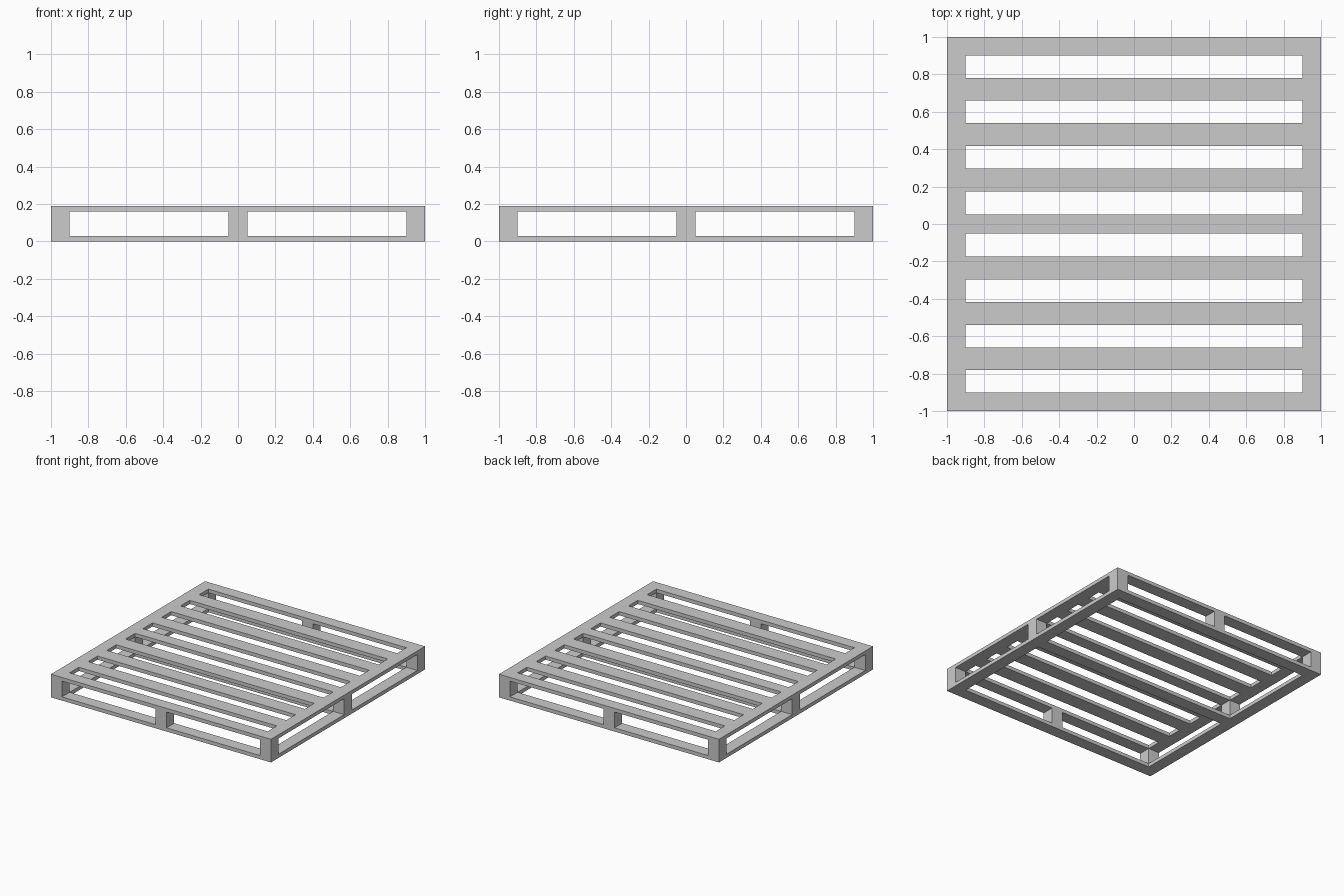
import bpy
import bmesh

if "Cube" in bpy.data.objects:
    bpy.data.objects.remove(bpy.data.objects["Cube"])

H, FRAME, BOARD = 0.19, 0.1, 0.03   # total height, rim width, board thickness
INNER = 1 - FRAME


def finish(bm, name):
    bmesh.ops.recalc_face_normals(bm, faces=bm.faces)
    mesh = bpy.data.meshes.new(name)
    bm.to_mesh(mesh)
    bm.free()
    obj = bpy.data.objects.new(name, mesh)
    bpy.context.collection.objects.link(obj)
    return obj


def slatted_plate(name, slats, z):
    """Square rim with crosswise slats (y0, y1), one watertight plate."""
    xs = [-1, -INNER, INNER, 1]
    ys = sorted({-1, -INNER, INNER, 1} | {y for s in slats for y in s})
    bm = bmesh.new()
    grid = [[bm.verts.new((x, y, z)) for x in xs] for y in ys]
    for j in range(len(ys) - 1):
        mid = (ys[j] + ys[j + 1]) / 2
        solid = abs(mid) > INNER or any(a < mid < b for a, b in slats)
        for i in range(3):
            if i != 1 or solid:
                bm.faces.new((grid[j][i], grid[j][i + 1],
                              grid[j + 1][i + 1], grid[j + 1][i]))
    res = bmesh.ops.extrude_face_region(bm, geom=bm.faces[:])
    top = [v for v in res["geom"] if isinstance(v, bmesh.types.BMVert)]
    bmesh.ops.translate(bm, verts=top, vec=(0, 0, BOARD))
    return finish(bm, name)


def block(name, x, y):
    bm = bmesh.new()
    bmesh.ops.create_cube(bm, size=1)
    bmesh.ops.scale(bm, verts=bm.verts, vec=(FRAME, FRAME, H - 2 * BOARD))
    obj = finish(bm, name)
    obj.location = (x, y, H / 2)


# Top deck: narrow centre slat plus three mirrored pairs of wider slats
slats = [(-0.05, 0.05)]
for c in (0.235, 0.478, 0.72):
    for s in (-1, 1):
        slats.append((s * c - 0.061, s * c + 0.061))
slatted_plate("top_deck", slats, H - BOARD)

# Bottom frame with one centre runner
slatted_plate("bottom_frame", [(-0.05, 0.05)], 0)

# Spacer blocks at the corners and the middle of each side
edge = 1 - FRAME / 2
for x in (-edge, 0, edge):
    for y in (-edge, 0, edge):
        if x or y:
            block("spacer_block", x, y)
